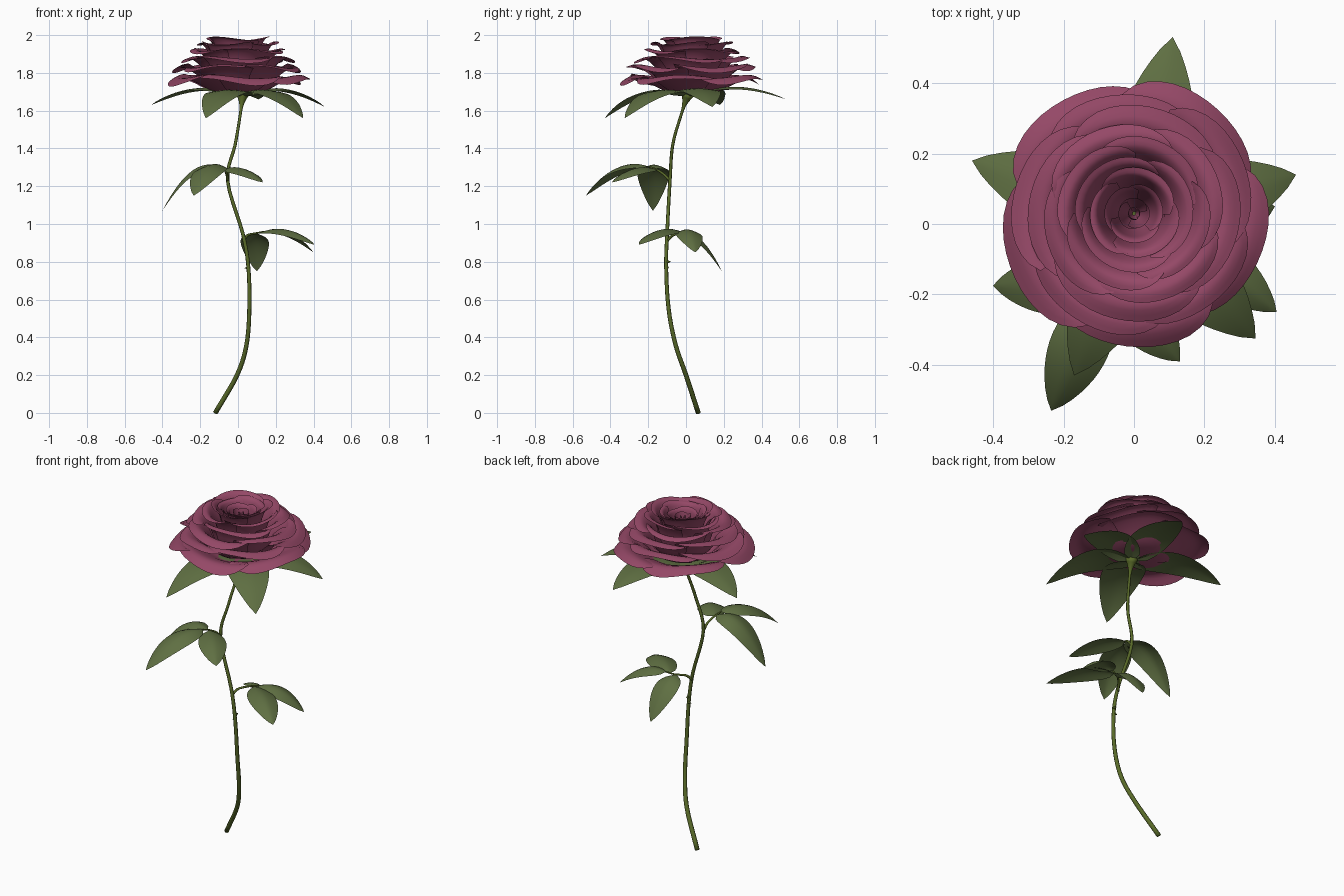
import bpy, bmesh, math, random
from mathutils import Vector

random.seed(4)
cube = bpy.data.objects.get("Cube")
if cube:
    bpy.data.objects.remove(cube)


def material(name, rgb):
    m = bpy.data.materials.new(name)
    m.use_nodes = True
    m.diffuse_color = (*rgb, 1)
    m.node_tree.nodes["Principled BSDF"].inputs["Base Color"].default_value = (*rgb, 1)
    return m


PETAL = material("dusky_rose", (0.30, 0.065, 0.135))
LEAF = material("leaf_green", (0.115, 0.16, 0.055))
STEM = material("stem_green", (0.10, 0.145, 0.022))


def spline(points, t):
    """Smooth curve through the points, t from 0 to 1."""
    n = len(points) - 1
    i = min(int(t * n), n - 1)
    f = t * n - i
    p1, p2 = points[i], points[i + 1]
    p0 = points[i - 1] if i > 0 else 2 * p1 - p2
    p3 = points[i + 2] if i + 2 <= n else 2 * p2 - p1
    return 0.5 * (2 * p1 + (p2 - p0) * f + (2 * p0 - 5 * p1 + 4 * p2 - p3) * f * f
                  + (3 * p1 - p0 - 3 * p2 + p3) * f ** 3)


def sheet(name, func, nu, nv, mat, caps=False):
    """Grid surface from func(u, v), both from 0 to 1; caps close a tube's ends."""
    bm = bmesh.new()
    rows = [[bm.verts.new(func(i / nu, j / nv)) for i in range(nu + 1)]
            for j in range(nv + 1)]
    for a, b in zip(rows, rows[1:]):
        for i in range(nu):
            bm.faces.new((a[i], a[i + 1], b[i + 1], b[i]))
    if caps:
        bm.faces.new(rows[0][:nu][::-1])
        bm.faces.new(rows[-1][:nu])
    bmesh.ops.remove_doubles(bm, verts=bm.verts, dist=0.00005)
    me = bpy.data.meshes.new(name)
    bm.to_mesh(me)
    bm.free()
    me.materials.append(mat)
    for p in me.polygons:
        p.use_smooth = True
    ob = bpy.data.objects.new(name, me)
    bpy.context.collection.objects.link(ob)
    return ob


def tube(name, points, radius, steps, mat):
    pts = [Vector(p) for p in points]

    def ring(u, v):
        a, b = max(v - 0.01, 0), min(v + 0.01, 1)
        d = (spline(pts, b) - spline(pts, a)).normalized()
        s = d.cross(Vector((0, 1, 0.1))).normalized()
        w = s.cross(d)
        ang = -2 * math.pi * u
        return spline(pts, v) + (s * math.cos(ang) + w * math.sin(ang)) * radius(v)
    return sheet(name, ring, 8, steps, mat, caps=True)


def blade(name, base, tip, rise, width, peak, sag):
    """Pointed leaf arching from base to tip, with its sides drooping."""
    base, tip = Vector(base), Vector(tip)
    ctrl = (base + tip) / 2
    ctrl.z = max(base.z, tip.z) + rise
    side = (tip - base).cross(Vector((0, 0, 1))).normalized()
    a, b = peak, 0.85
    top = (a / (a + b)) ** a * (b / (a + b)) ** b

    def point(u, v):
        mid = base * (1 - v) ** 2 + ctrl * 2 * v * (1 - v) + tip * v * v
        w = width * max(v ** a * (1 - v) ** b / top, 0.0)
        x = 2 * u - 1
        return mid + side * x * w - Vector((0, 0, sag * w * abs(x) ** 1.5))
    return sheet(name, point, 8, 14, LEAF)


# Main stem, flaring into the flower base
stem_path = [(-0.12, 0.065, 0), (-0.005, 0, 0.2), (0.045, -0.055, 0.36), (0.06, -0.092, 0.55),
             (0.055, -0.105, 0.77), (0.025, -0.1, 0.95), (-0.055, -0.085, 1.23),
             (-0.015, -0.07, 1.42), (0.012, -0.025, 1.58), (0.025, 0.01, 1.69)]
tube("stem", stem_path,
     lambda v: 0.013 - 0.006 * v + 0.03 * max(0, (v - 0.9) / 0.1) ** 2, 45, STEM)

# Thorns
for i, (base, tip) in enumerate([((0.055, -0.1, 0.77), (0.035, -0.1, 0.765)),
                                 ((0.055, -0.1, 0.8), (0.055, -0.08, 0.8))]):
    tube(f"thorn_{i + 1}", [base, tip], lambda v: 0.009 * (1 - 0.9 * v), 2, STEM)

# Two leaf sprays: petiole, then three leaflets as (base, tip, rise, width)
sprays = {
    "lower": ([(0.03, -0.1, 0.91), (0.05, -0.07, 0.94), (0.09, -0.03, 0.95), (0.14, -0.01, 0.96)],
              [((0.14, -0.01, 0.96), (0.40, 0.05, 0.85), 0.05, 0.07),
               ((0.12, -0.02, 0.955), (0.405, -0.25, 0.89), 0.06, 0.075),
               ((0.08, -0.03, 0.95), (0.10, 0.19, 0.75), 0.03, 0.075)]),
    "upper": ([(-0.055, -0.085, 1.23), (-0.06, -0.12, 1.265), (-0.075, -0.16, 1.29),
               (-0.09, -0.2, 1.305)],
              [((-0.09, -0.2, 1.305), (-0.235, -0.53, 1.15), 0.06, 0.085),
               ((-0.08, -0.17, 1.295), (-0.40, -0.175, 1.07), 0.09, 0.085),
               ((-0.075, -0.16, 1.29), (0.13, -0.39, 1.22), 0.04, 0.075)]),
}
for label, (path, leaflets) in sprays.items():
    tube(f"{label}_leaf_stalk", path, lambda v: 0.008 - 0.004 * v, 10, STEM)
    for i, (base, tip, rise, width) in enumerate(leaflets):
        blade(f"{label}_leaflet_{i + 1}", base, tip, rise, width, 0.65, 0.35)

# Five sepals under the bloom
for i, tip in enumerate([(-0.17, -0.43, 1.56), (0.345, -0.325, 1.56), (0.46, 0.14, 1.62),
                         (0.11, 0.53, 1.66), (-0.46, 0.18, 1.63)]):
    blade(f"sepal_{i + 1}", (0.02, 0.01, 1.675), tip, 0.11, 0.115, 0.5, 0.12)

# Bloom: rings of petals, each as (count, half angle, first angle, radius/height profile)
CENTRE = Vector((0.0, 0.03, 0))
rings = [
    (5, 45, 54, [(.03, 1.69), (.14, 1.705), (.24, 1.755), (.32, 1.78), (.385, 1.745)]),
    (5, 46, 20, [(.03, 1.69), (.15, 1.73), (.22, 1.795), (.29, 1.835), (.345, 1.815)]),
    (4, 56, 75, [(.03, 1.70), (.14, 1.75), (.19, 1.83), (.25, 1.88), (.305, 1.865)]),
    (4, 56, 25, [(.03, 1.71), (.13, 1.77), (.17, 1.87), (.22, 1.92), (.265, 1.91)]),
    (4, 58, 60, [(.03, 1.71), (.11, 1.78), (.14, 1.88), (.18, 1.95), (.22, 1.955)]),
    (3, 74, 10, [(.03, 1.72), (.09, 1.80), (.11, 1.90), (.14, 1.97), (.17, 1.985)]),
    (3, 74, 70, [(.02, 1.72), (.07, 1.80), (.085, 1.89), (.105, 1.96), (.13, 1.975)]),
    (3, 76, 30, [(.02, 1.72), (.045, 1.80), (.06, 1.88), (.07, 1.935), (.085, 1.955)]),
    (3, 80, 85, [(.01, 1.72), (.025, 1.80), (.035, 1.87), (.04, 1.92), (.045, 1.945)]),
    (2, 95, 40, [(.005, 1.72), (.012, 1.80), (.016, 1.87), (.018, 1.91), (.014, 1.94)]),
]


def petal(name, angle, half, profile):
    pts = [Vector(p) for p in profile]
    phase = random.uniform(0, 6)
    size = random.uniform(0.96, 1.0)

    def point(u, v):
        x = 1 - 2 * u
        reach = v * size * (1 - 0.22 * abs(x) ** 4)          # rounded outer edge
        r, z = spline(pts, reach)
        r *= 1 + 0.05 * x                                    # one side tucks under
        z += 0.05 * r * v * v * math.sin(3.2 * x + phase)    # wavy rim
        ang = math.radians(angle + half * x)
        return CENTRE + Vector((r * math.cos(ang), r * math.sin(ang), z))
    return sheet(name, point, 16, 14, PETAL)


for k, (count, half, start, profile) in enumerate(rings):
    for i in range(count):
        angle = start + 360 * i / count + random.uniform(-6, 6)
        petal(f"petal_ring_{k + 1}_{i + 1}", angle, half, profile)
